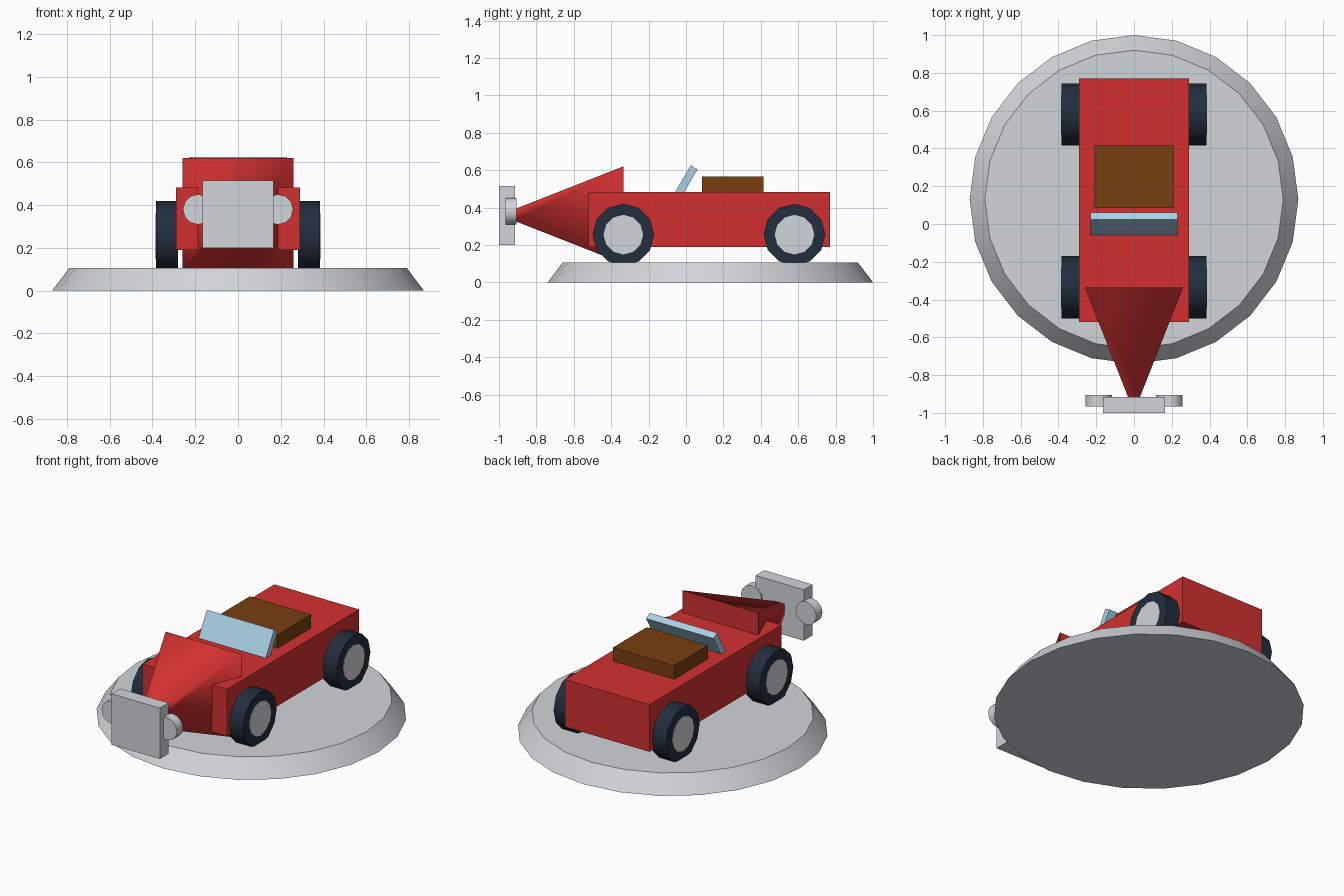
import bpy, bmesh
from math import radians, sqrt
from mathutils import Matrix, Vector

cube = bpy.data.objects.get("Cube")
if cube:
    bpy.data.objects.remove(cube, do_unlink=True)


def material(name, rgb):
    mat = bpy.data.materials.new(name)
    mat.use_nodes = True
    mat.diffuse_color = (*rgb, 1)
    mat.node_tree.nodes["Principled BSDF"].inputs["Base Color"].default_value = (*rgb, 1)
    return mat


RED = material("red paint", (0.65, 0.03, 0.03))
GREY = material("light grey", (0.64, 0.67, 0.69))
BROWN = material("brown leather", (0.19, 0.05, 0.005))
BLUE = material("pale blue glass", (0.40, 0.64, 0.79))
RUBBER = material("dark rubber", (0.016, 0.027, 0.048))


def finish(name, bm, mat):
    mesh = bpy.data.meshes.new(name)
    bm.to_mesh(mesh)
    bm.free()
    mesh.materials.append(mat)
    obj = bpy.data.objects.new(name, mesh)
    bpy.context.collection.objects.link(obj)
    return obj


def box(name, low, high, mat):
    low, high = Vector(low), Vector(high)
    bm = bmesh.new()
    bmesh.ops.create_cube(bm, size=1, matrix=Matrix.Translation((low + high) / 2)
                          @ Matrix.Diagonal((*(high - low), 1)))
    return finish(name, bm, mat)


def cone(name, centre, sides, r1, r2, depth, mat, turn=Matrix()):
    """Capped cone or cylinder with smooth sides and flat caps."""
    bm = bmesh.new()
    bmesh.ops.create_cone(bm, cap_ends=True, segments=sides,
                          radius1=r1, radius2=r2, depth=depth)
    for face in bm.faces:
        face.smooth = abs(face.normal.z) < 0.95
    bmesh.ops.transform(bm, matrix=Matrix.Translation(centre) @ turn, verts=bm.verts)
    return finish(name, bm, mat)


ALONG_X = Matrix.Rotation(radians(90), 4, 'Y')
ALONG_Y = Matrix.Rotation(radians(90), 4, 'X')

# Round display base
cone("base", (0, 0.13, 0.0525), 24, 0.87, 0.79, 0.105, GREY)

# Body, seat and pyramid nose
box("body", (-0.29, -0.52, 0.19), (0.29, 0.77, 0.482), RED)
box("seat", (-0.21, 0.085, 0.42), (0.21, 0.415, 0.565), BROWN)
cone("nose", (0, -0.6275, 0.36), 4, 0.26 * sqrt(2), 0.03 * sqrt(2), 0.585, RED,
     ALONG_Y @ Matrix.Rotation(radians(45), 4, 'Z'))

# Windscreen leaning backwards
screen = box("windscreen", (-0.23, -0.021, -0.12), (0.23, 0.021, 0.12), BLUE)
screen.location = (0, -0.017, 0.511)
screen.rotation_euler.x = radians(-30)

# Grille and headlights
box("grille", (-0.165, -1.0, 0.20), (0.165, -0.915, 0.515), GREY)
for side, label in ((1, "left"), (-1, "right")):
    cone(label + "_headlight", (side * 0.187, -0.935, 0.38), 12, 0.071, 0.071,
         0.06, GREY, ALONG_Y)

    # Wheels with hubcaps
    for end, y in (("front", -0.335), ("rear", 0.58)):
        cone(f"{end}_{label}_tyre", (side * 0.332, y, 0.255), 12, 0.165, 0.165,
             0.104, RUBBER, ALONG_X)
        cone(f"{end}_{label}_hubcap", (side * 0.337, y, 0.255), 12, 0.106, 0.106,
             0.1, GREY, ALONG_X)
